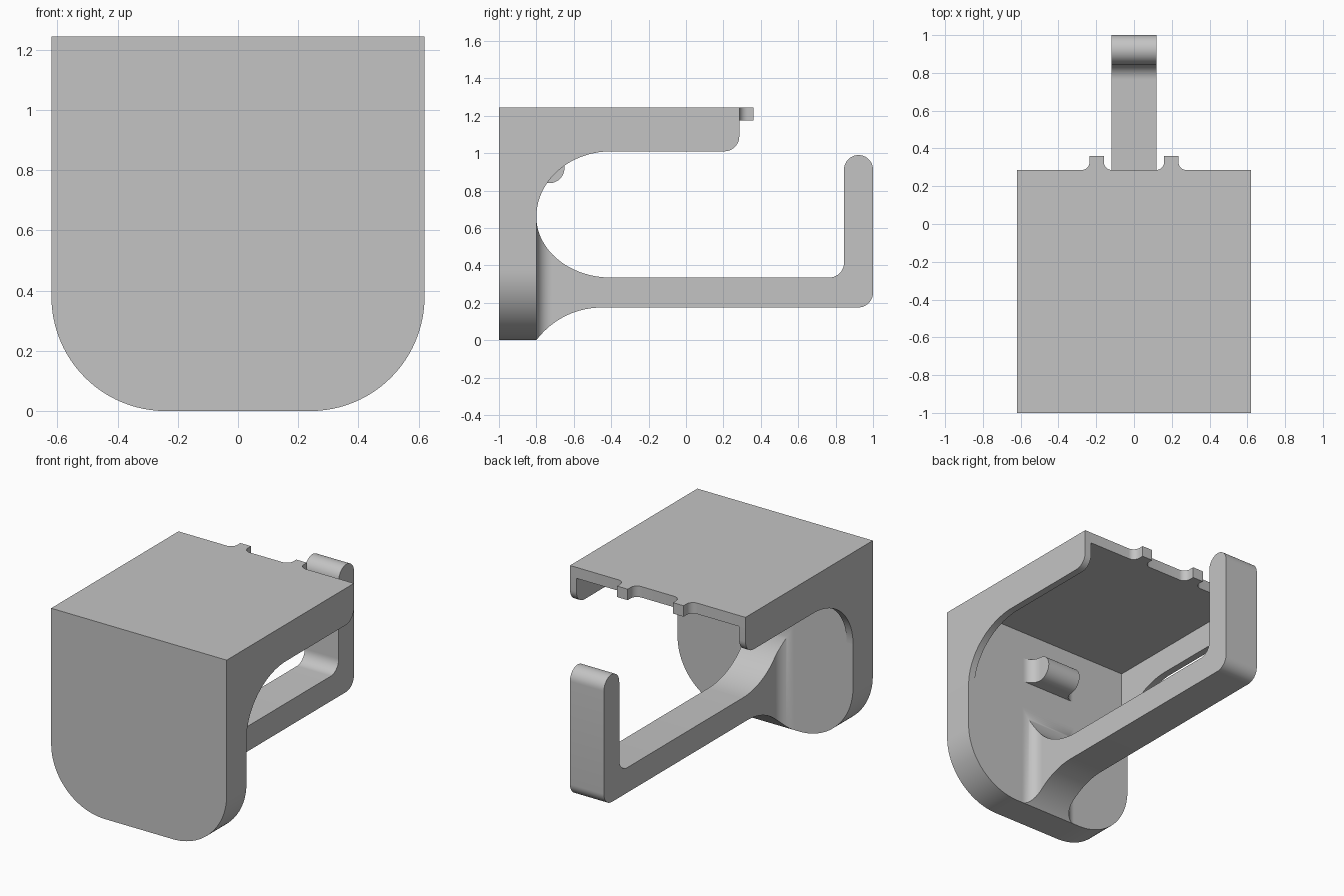
import bpy
import bmesh
from math import sin, cos, sqrt, pi, radians

cube = bpy.data.objects.get("Cube")
if cube:
    bpy.data.objects.remove(cube, do_unlink=True)

grey = bpy.data.materials.new("light grey plastic")
grey.use_nodes = True
COLOUR = (0.55, 0.55, 0.55, 1)
grey.diffuse_color = COLOUR
grey.node_tree.nodes["Principled BSDF"].inputs["Base Color"].default_value = COLOUR


def finish(name, bm):
    """Turn a bmesh into a shaded, coloured object."""
    bmesh.ops.remove_doubles(bm, verts=bm.verts, dist=1e-5)
    bmesh.ops.recalc_face_normals(bm, faces=bm.faces)
    mesh = bpy.data.meshes.new(name)
    bm.to_mesh(mesh)
    bm.free()
    mesh.materials.append(grey)
    obj = bpy.data.objects.new(name, mesh)
    bpy.context.collection.objects.link(obj)
    bpy.ops.object.select_all(action="DESELECT")
    obj.select_set(True)
    bpy.context.view_layer.objects.active = obj
    bpy.ops.object.shade_smooth_by_angle(angle=radians(30))
    return obj


def arc(u, v, ru, rv, start, end, steps=16):
    """Points of an elliptical arc, angles in degrees."""
    angles = [radians(start + (end - start) * i / steps) for i in range(steps + 1)]
    return [(u + ru * cos(a), v + rv * sin(a)) for a in angles]


def prism(name, outline, axis, low, high):
    """Extrude a 2D outline along the given axis."""
    place = {"x": lambda u, v: (low, u, v),
             "y": lambda u, v: (u, low, v),
             "z": lambda u, v: (u, v, low)}[axis]
    bm = bmesh.new()
    face = bm.faces.new([bm.verts.new(place(u, v)) for u, v in outline])
    move = [high - low if axis == a else 0 for a in "xyz"]
    ext = bmesh.ops.extrude_face_region(bm, geom=[face], use_keep_orig=True)
    verts = [g for g in ext["geom"] if isinstance(g, bmesh.types.BMVert)]
    bmesh.ops.translate(bm, verts=verts, vec=move)
    return finish(name, bm)


def loft(name, stations):
    """Skin rectangles given as (y, half width, bottom z, top z)."""
    bm = bmesh.new()
    rings = []
    for y, w, low, top in stations:
        corners = [(-w, low), (w, low), (w, top), (-w, top)]
        rings.append([bm.verts.new((x, y, z)) for x, z in corners])
    for a, b in zip(rings, rings[1:]):
        for i in range(4):
            j = (i + 1) % 4
            bm.faces.new((a[i], a[j], b[j], b[i]))
    return finish(name, bm)


HALF, TOP = 0.62, 1.245        # body half width and height
FRONT, INNER, BACK = -1.0, -0.8, 0.285
SLAB = 0.07                    # top thickness
WALL = 0.045                   # side wall thickness
ARM = 0.12                     # arm half width


def flare(d, r):
    """Half width of a part growing out of the plate with a fillet."""
    return ARM + (r - sqrt(r * r - (r - d) ** 2) if d < r else 0)


# Front plate with large lower corners
R = 0.38
prism("front_plate",
      [(-HALF, TOP)] + arc(-HALF + R, R, R, R, 180, 270, 24)
      + arc(HALF - R, R, R, R, 270, 360, 24) + [(HALF, TOP)],
      "y", FRONT, INNER)

# Top slab with two small tabs on its back edge
F, TAB = 0.045, 0.36
right_half = ([(HALF, INNER), (HALF, BACK)]
              + arc(0.235 + F, BACK + F, F, F, 270, 180, 8)
              + [(0.235, TAB), (0.16, TAB)]
              + arc(0.16 - F, BACK + F, F, F, 0, -90, 8))
prism("top_slab", right_half + [(-x, y) for x, y in reversed(right_half)],
      "z", TOP - SLAB, TOP)

# Thin side walls sweeping down into the plate
C = 0.08
wall = ([(INNER, TOP), (BACK, TOP)]
        + arc(BACK - C, 1.01 + C, C, C, 0, -90, 10)
        + arc(-0.4, 0.66, 0.4, 0.35, 90, 180, 28))
prism("left_side_wall", wall, "x", HALF - WALL, HALF)
prism("right_side_wall", wall, "x", -HALF, -HALF + WALL)

# Flared root of the roll arm
LOW, HIGH, REACH = 0.175, 0.335, 0.4
DROP_R = 0.4375
root = []
for i in range(33):
    d = REACH * (i / 32) ** 2
    run = max(0.35 - d, 0)
    bottom = LOW - DROP_R + sqrt(DROP_R ** 2 - run ** 2)
    top = 0.66 - 0.325 * sqrt(1 - ((REACH - d) / REACH) ** 2)
    root.append((INNER + d, flare(d, 0.08), bottom, top))
loft("arm_root", root)

# Roll arm with an upturned round tip
T = 0.0775
tip_y = 1 - T
prism("roll_arm",
      [(INNER + REACH, LOW)]
      + arc(1 - C, LOW + C, C, C, 270, 360, 10)
      + arc(tip_y, 0.99 - T, T, T, 0, 180, 20)
      + arc(tip_y - T - C, HIGH + C, C, C, 0, -90, 10)
      + [(INNER + REACH, HIGH)],
      "x", -ARM, ARM)

# Short round-nosed peg on the inside of the plate
P = 0.07
peg = []
for i in range(13):
    d = P * (i / 12) ** 2
    peg.append((INNER + d, flare(d, P), 0.92 - C, 0.92 + C))
for i in range(1, 17):
    a = pi / 2 * i / 16
    peg.append((INNER + P + C * sin(a), ARM, 0.92 - C * cos(a), 0.92 + C * cos(a)))
loft("inner_peg", peg)
